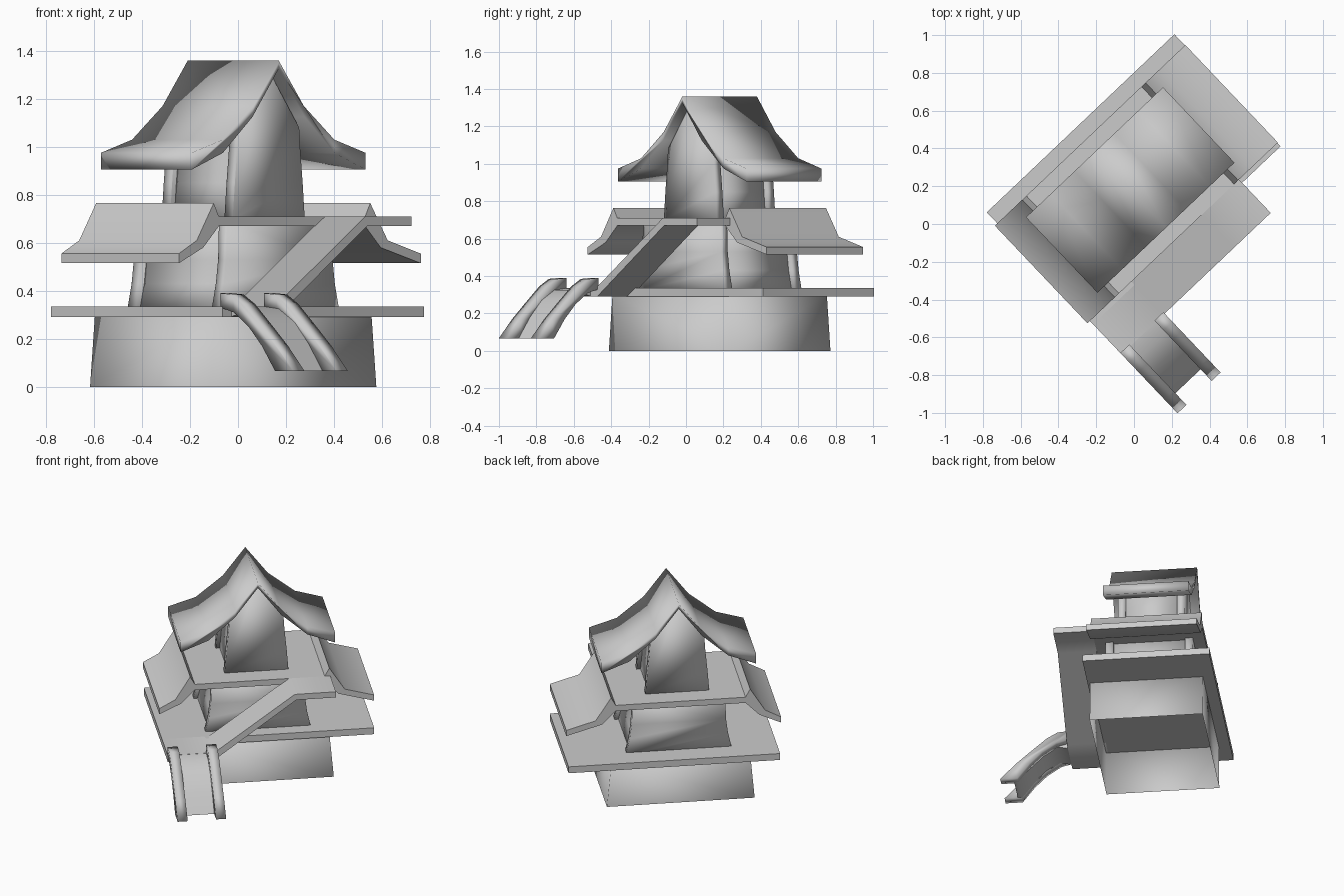
import bpy
import bmesh
from math import radians
from mathutils import Matrix

cube = bpy.data.objects.get("Cube")
if cube:
    bpy.data.objects.remove(cube)

stone = bpy.data.materials.new("plain grey")
stone.use_nodes = True
stone.diffuse_color = (0.6, 0.6, 0.6, 1)
stone.node_tree.nodes["Principled BSDF"].inputs["Base Color"].default_value = (0.6, 0.6, 0.6, 1)

# The whole building is turned on its plot
PLOT = Matrix.Translation((-0.02, 0.18, 0)) @ Matrix.Rotation(radians(43.5), 4, 'Z')


def prism(name, profile, lo, hi, along="y", soft=False, drop_bottom=False):
    """Extrude a closed (horizontal, z) profile along local x or y."""
    bm = bmesh.new()

    def ring(t):
        return [bm.verts.new((h, t, z) if along == "y" else (t, h, z)) for h, z in profile]

    a, b = ring(lo), ring(hi)
    bm.faces.new(a)
    bm.faces.new(b[::-1])
    n = len(profile)
    for i in range(n):
        j = (i + 1) % n
        if drop_bottom and profile[i][1] == profile[j][1] == 0:
            continue
        bm.faces.new((a[i], b[i], b[j], a[j]))
    bmesh.ops.recalc_face_normals(bm, faces=bm.faces)
    mesh = bpy.data.meshes.new(name)
    bm.to_mesh(mesh)
    bm.free()
    mesh.materials.append(stone)
    obj = bpy.data.objects.new(name, mesh)
    obj.matrix_world = PLOT
    bpy.context.collection.objects.link(obj)
    bpy.ops.object.select_all(action='DESELECT')
    obj.select_set(True)
    bpy.context.view_layer.objects.active = obj
    if soft:
        bpy.ops.object.shade_smooth()
    else:
        bpy.ops.object.shade_smooth_by_angle(angle=radians(55))


def mirrored(half):
    """Close a right-hand outline by mirroring it; points on the axis stay single."""
    return half + [(-h, z) for h, z in reversed(half) if h]


def storey(name, half, depth, wall=0.05, recess=0.025):
    """Two thick end walls with a slightly recessed core between them."""
    core = [(h - recess if h else h, z) for h, z in half]
    prism(name + "_core", mirrored(core), wall - depth, depth - wall, soft=True)
    for side, lo in (("front", -depth), ("back", depth - wall)):
        prism(name + "_" + side + "_wall", mirrored(half), lo, lo + wall, soft=True)


# Storeys, each tapering towards the top
prism("base_storey", mirrored([(0.478, 0), (0.45, 0.30)]), -0.363, 0.363, soft=True, drop_bottom=True)
storey("middle_storey", [(0.343, 0.32), (0.318, 0.43), (0.305, 0.53), (0.30, 0.69)], 0.28)
storey("top_storey", [(0.207, 0.70), (0.195, 0.85), (0.18, 1.0), (0.175, 1.08), (0, 1.32)], 0.215)

# Lower floor
prism("lower_floor", [(-0.632, 0.29), (0.737, 0.29), (0.737, 0.335), (-0.632, 0.335)], -0.38, 0.437)

# Upper floor with flared side roofs
left_top = [(-0.42, 0.71), (-0.45, 0.765), (-0.547, 0.61), (-0.65, 0.555)]
left_under = [(-0.65, 0.515), (-0.51, 0.58), (-0.42, 0.67)]
right_under = [(0.42, 0.67), (0.51, 0.58), (0.74, 0.515)]
right_top = [(0.74, 0.555), (0.55, 0.61), (0.45, 0.765), (0.42, 0.71)]
prism("upper_floor_and_side_roofs", left_top + left_under + right_under + right_top, -0.356, 0.356)

# Ramp with a landing at each end
ramp_under = [(-0.632, 0.29), (-0.32, 0.29), (0.20, 0.67), (0.456, 0.67)]
ramp_top = [(0.456, 0.71), (0.19, 0.71), (-0.33, 0.335), (-0.632, 0.335)]
prism("ramp_and_landings", ramp_under + ramp_top, -0.6, -0.35)

# Curved gable roof
roof_top = [(0, 1.36), (0.145, 1.17), (0.32, 1.03), (0.5, 0.975)]
roof_under = [(0.5, 0.905), (0.32, 0.975), (0.15, 1.125), (0, 1.325)]
half = roof_top + roof_under
prism("gable_roof", half + [(-h, z) for h, z in reversed(half[1:-1])], -0.275, 0.275, soft=True)

# Slide: bed between two rails
rail_top = [(-0.59, 0.39), (-0.66, 0.385), (-0.73, 0.345), (-0.84, 0.25), (-0.93, 0.17), (-1.03, 0.065)]
rail_under = [(-0.92, 0.065), (-0.84, 0.17), (-0.76, 0.25), (-0.67, 0.31), (-0.59, 0.33)]
for side, x in (("left", -0.383), ("right", -0.632)):
    prism(side + "_slide_rail", rail_top + rail_under, x, x + 0.065, along="x", soft=True)
bed_under = [(-0.59, 0.29)] + rail_under[-2::-1]
bed_top = [(-0.945, 0.065), (-0.86, 0.18), (-0.775, 0.27), (-0.68, 0.325), (-0.59, 0.335)]
prism("slide_bed", bed_under + bed_top, -0.58, -0.37, along="x")
